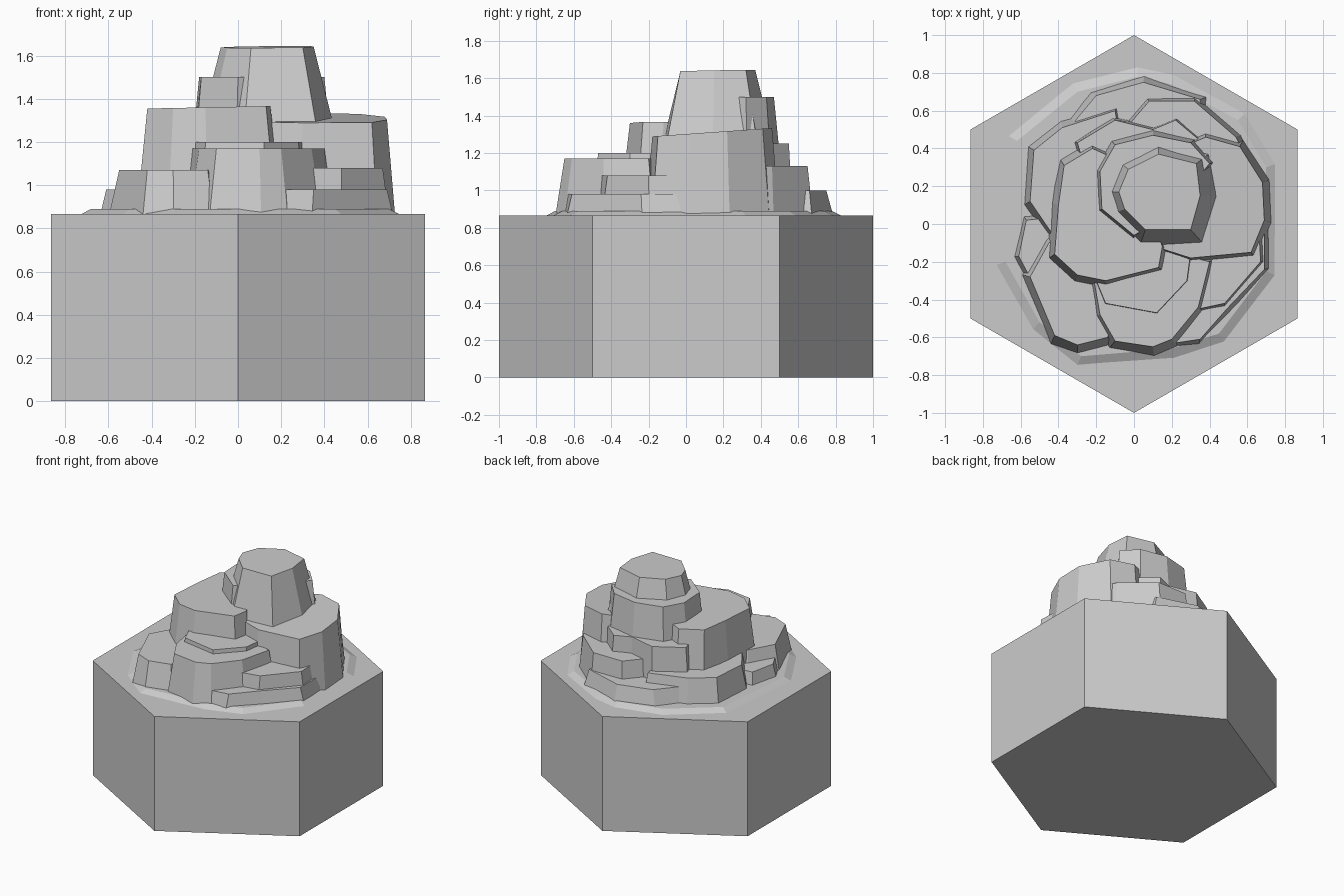
import bpy
import bmesh
from math import sin, cos, pi
from mathutils import Vector

default = bpy.data.objects.get("Cube")
if default:
    bpy.data.objects.remove(default, do_unlink=True)

# Single stone colour
stone = bpy.data.materials.new("stone_grey")
stone.use_nodes = True
colour = (0.6, 0.6, 0.6, 1)
stone.diffuse_color = colour
stone.node_tree.nodes["Principled BSDF"].inputs["Base Color"].default_value = colour

PLINTH_TOP = 0.866


def tier(name, outline, top, bottom=PLINTH_TOP - 0.01, flare=0.04, tilt=(0, 0)):
    """Flat-topped rock: an outline whose walls spread outward toward the bottom."""
    bm = bmesh.new()
    points = [Vector(p) for p in outline]
    centre = sum(points, Vector((0, 0))) / len(points)
    upper, lower = [], []
    for p in points:
        offset = p - centre
        foot = p + offset.normalized() * flare
        height = top + offset.x * tilt[0] + offset.y * tilt[1]
        upper.append(bm.verts.new((p.x, p.y, height)))
        lower.append(bm.verts.new((foot.x, foot.y, bottom)))
    bm.faces.new(upper)
    bm.faces.new(lower[::-1])
    for i in range(len(points)):
        j = (i + 1) % len(points)
        bm.faces.new((lower[i], lower[j], upper[j], upper[i]))
    bmesh.ops.recalc_face_normals(bm, faces=bm.faces)
    mesh = bpy.data.meshes.new(name)
    bm.to_mesh(mesh)
    bm.free()
    mesh.materials.append(stone)
    obj = bpy.data.objects.new(name, mesh)
    bpy.context.collection.objects.link(obj)
    return obj


# Hexagonal plinth with a corner toward the front
hexagon = [(cos(pi / 6 + k * pi / 3), sin(pi / 6 + k * pi / 3)) for k in range(6)]
tier("hexagonal_plinth", hexagon, PLINTH_TOP, bottom=0, flare=0)

# Shallow apron of ground around the rock
tier("ground_apron",
     [(-.68, -.2), (-.5, -.52), (-.28, -.7), (.2, -.66), (.45, -.58), (.7, -.25),
      (.7, .3), (.55, .55), (.2, .74), (.02, .78), (-.3, .7), (-.62, .44)],
     top=.89, flare=.07)

# Low ledges around the foot
tier("rear_low_ledge",
     [(.35, .66), (.05, .75), (-.2, .68), (-.35, .5), (0, .3), (.35, .4)],
     top=1, flare=.04)
tier("left_low_ledge",
     [(-.57, .02), (-.61, -.17), (-.52, -.34), (-.3, -.3), (-.3, .05)],
     top=.98, flare=.03)
tier("right_low_ledge",
     [(.15, -.64), (.35, -.61), (.5, -.44), (.69, -.24), (.69, .2), (.2, 0)],
     top=.98, flare=.03)

# Middle ledges
tier("rear_middle_ledge",
     [(.67, .2), (.54, .46), (.32, .65), (.08, .65), (-.05, .5), (0, .2), (.4, 0)],
     top=1.13, flare=.03)
tier("left_rear_ledge",
     [(-.1, .6), (-.38, .51), (-.53, .39), (-.55, .12), (-.4, -.1), (0, 0)],
     top=1.07, flare=.04)
tier("left_front_ledge",
     [(-.45, -.1), (-.55, -.28), (-.42, -.59), (-.3, -.64), (-.14, -.6),
      (0, -.2), (-.3, 0)],
     top=1.07, flare=.05)
tier("right_front_ledge",
     [(.34, -.45), (.48, -.42), (.67, -.2), (.66, 0), (.3, 0)],
     top=1.08, flare=.03)
tier("front_ledge",
     [(-.18, -.48), (-.1, -.62), (.1, -.65), (.2, -.61), (.34, -.44), (.4, -.2),
      (0, -.1), (-.22, -.25)],
     top=1.17, flare=.05)
tier("front_ledge_step",
     [(-.22, -.25), (-.15, -.42), (.12, -.47), (.28, -.3), (.3, -.15), (0, -.1)],
     top=1.2, flare=.03)

# Tall cliffs
tier("rear_cliff",
     [(.4, .4), (.22, .55), (.1, .5), (-.1, .55), (-.3, .43), (-.2, .1), (.3, .1)],
     top=1.25, flare=.03)
tier("right_cliff",
     [(.3, -.18), (.62, -.15), (.69, .02), (.68, .22), (.56, .41), (.38, .46),
      (0, .3), (.05, -.1)],
     top=1.31, flare=.04, tilt=(0, .07))
tier("left_cliff",
     [(.15, -.12), (.13, -.23), (-.15, -.3), (-.3, -.27), (-.42, -.16), (-.4, .1),
      (-.37, .31), (-.22, .4), (0, .3)],
     top=1.36, flare=.06, tilt=(.02, 0))

# Summit and its shoulder
tier("summit_shoulder",
     [(.4, .32), (.3, .43), (.1, .47), (-.1, .42), (-.18, .28), (-.17, .08),
      (0, -.06), (.1, 0), (.3, .2)],
     top=1.5, bottom=1.1, flare=.04)
tier("summit",
     [(.35, .15), (.33, .32), (.13, .37), (-.03, .29), (-.08, .17), (-.05, .08),
      (.06, -.03), (.3, -.03)],
     top=1.64, bottom=1.25, flare=.1, tilt=(.01, .02))
